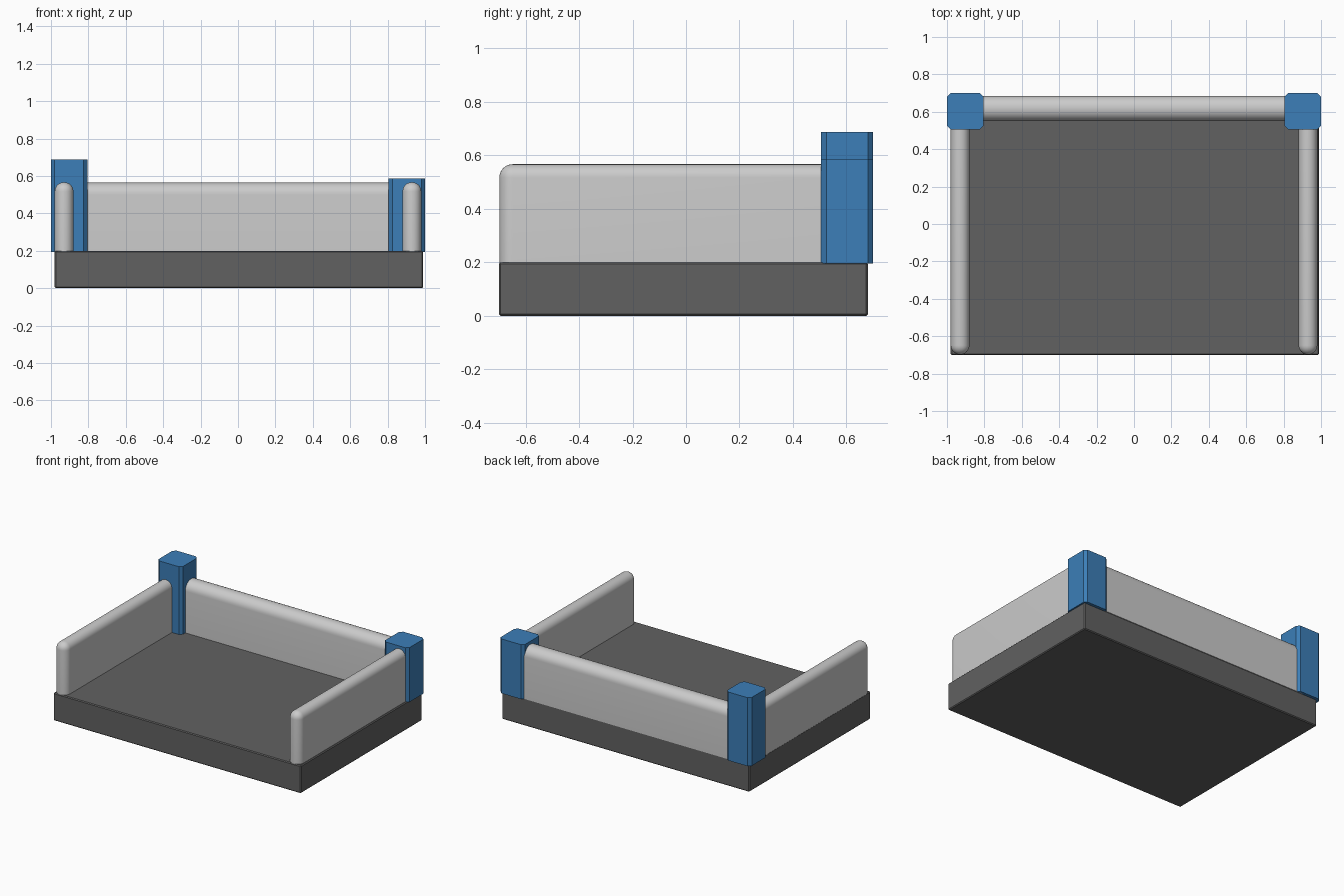
import bpy, bmesh

if "Cube" in bpy.data.objects:
    bpy.data.objects.remove(bpy.data.objects["Cube"])


def box(name, x, y, z, width=0.0, segments=1, pick=None, color=None):
    """Box from (min, max) ranges, with bevelled edges chosen by pick(midpoint, direction)."""
    bm = bmesh.new()
    bmesh.ops.create_cube(bm, size=1)
    # edges are chosen on the unit cube, then the cube is stretched to size
    edges = [e for e in bm.edges
             if pick and pick((e.verts[0].co + e.verts[1].co) / 2,
                              e.verts[1].co - e.verts[0].co)]
    for v in bm.verts:
        for i, (lo, hi) in enumerate((x, y, z)):
            v.co[i] = lo if v.co[i] < 0 else hi
    if edges:
        bmesh.ops.bevel(bm, geom=edges, offset=width, offset_type='OFFSET',
                        segments=segments, profile=0.5, affect='EDGES')
    mesh = bpy.data.meshes.new(name)
    bm.to_mesh(mesh)
    bm.free()
    obj = bpy.data.objects.new(name, mesh)
    bpy.context.collection.objects.link(obj)
    if color:
        mesh.materials.append(color)
    if segments > 1:
        bpy.ops.object.select_all(action='DESELECT')
        bpy.context.view_layer.objects.active = obj
        obj.select_set(True)
        bpy.ops.object.shade_smooth_by_angle(angle=0.6)
    return obj


def material(name, rgb):
    mat = bpy.data.materials.new(name)
    mat.diffuse_color = (*rgb, 1)
    mat.use_nodes = True
    mat.node_tree.nodes["Principled BSDF"].inputs["Base Color"].default_value = mat.diffuse_color
    return mat


blue = material("blue", (0.045, 0.21, 0.48))
dark = material("dark_grey", (0.12, 0.12, 0.12))

# Base slab with slightly softened edges
box("base", (-0.98, 0.99), (-0.70, 0.68), (0, 0.20), 0.006, 1,
    lambda m, d: True, dark)

# Side walls: rounded top and front end, flat bottom, back end hidden in the posts
for side, x in (("left", (-0.98, -0.88)), ("right", (0.88, 0.98))):
    box(side + "_wall", x, (-0.698, 0.56), (0.195, 0.567), 0.0495, 8,
        lambda m, d: m.z > -0.4 and m.y < 0.4)

# Back wall: rounded along the top
box("back_wall", (-0.86, 0.86), (0.55, 0.685), (0.195, 0.565), 0.065, 8,
    lambda m, d: m.z > 0.4 and abs(d.x) > 0.5)

# Corner posts of different height with chamfered upright edges
for side, x, top in (("left", (-1.0, -0.805), 0.688), ("right", (0.805, 1.0), 0.587)):
    box(side + "_post", x, (0.505, 0.70), (0.195, top), 0.02, 1,
        lambda m, d: abs(d.z) > 0.5, blue)
